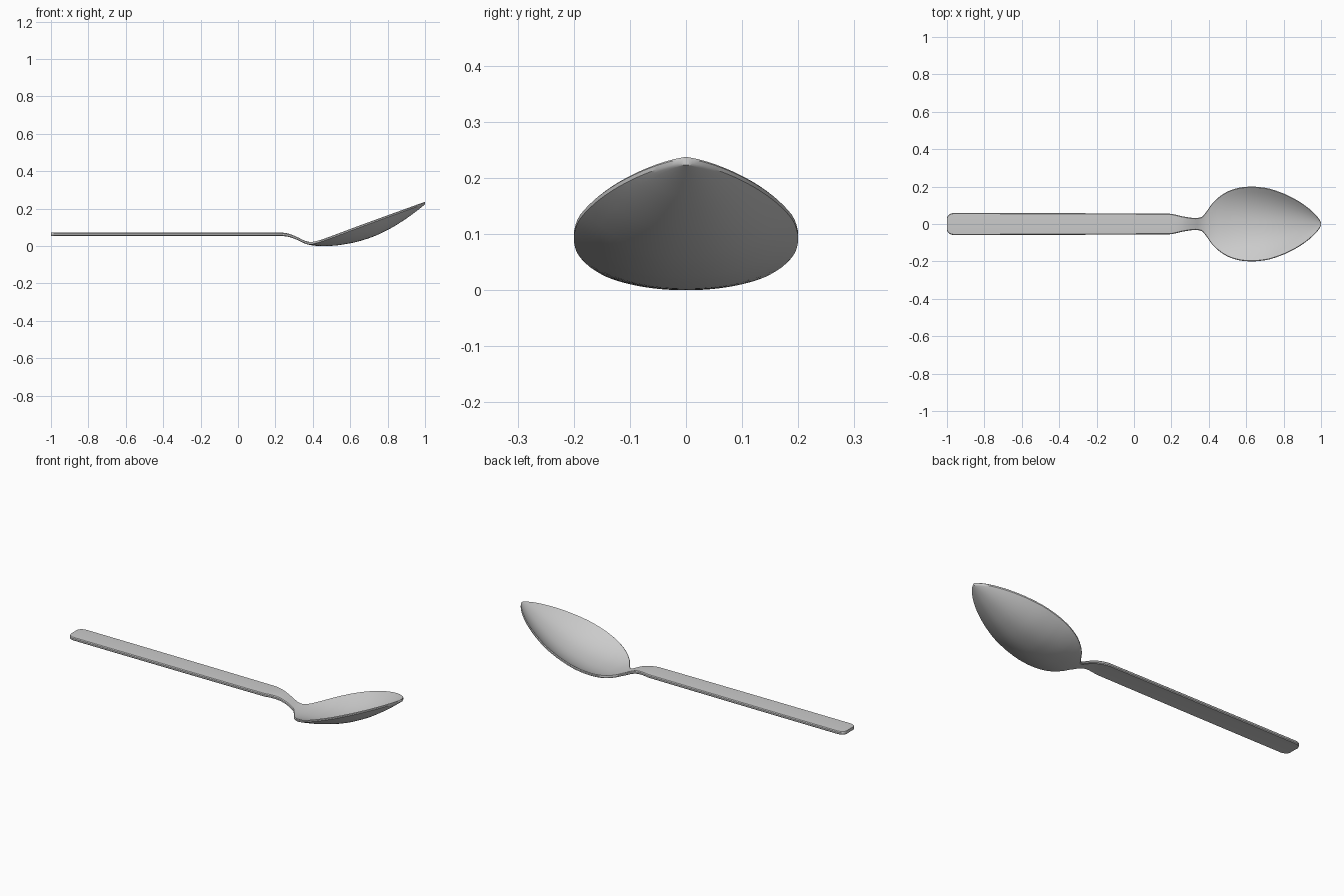
import bpy, bmesh

if "Cube" in bpy.data.objects:
    bpy.data.objects.remove(bpy.data.objects["Cube"])

# Profile keys along the spoon: (x, half width)
WIDTH = [(-1, .034), (-.995, .044), (-.985, .053), (-.965, .059), (.19, .055), (.23, .048),
         (.27, .039), (.33, .032), (.36, .037), (.385, .063), (.42, .112), (.47, .156),
         (.52, .182), (.58, .197), (.63, .2), (.7, .194), (.78, .171), (.86, .134),
         (.92, .095), (.96, .061), (.985, .033), (.996, .016), (1, .006)]
# Top surface height at the rim, and along the centre line: (x, z)
RIM = [(-1, .072), (.22, .072), (.26, .068), (.29, .06), (.32, .047), (.36, .028),
       (.39, .022), (.42, .027), (.5, .054), (.62, .099), (1, .237)]
CENTRE = [(-1, .073), (.22, .073), (.26, .069), (.29, .06), (.32, .047), (.36, .027),
          (.39, .019), (.44, .014), (.5, .0155), (.6, .029), (.7, .056), (.8, .1),
          (.9, .161), (.96, .205), (1, .237)]
THICK = [(-1, .017), (.25, .017), (.4, .014), (1, .014)]


def curve(keys, x):
    """Monotone cubic interpolation, so the long straights stay straight."""
    d = [(b[1] - a[1]) / (b[0] - a[0]) for a, b in zip(keys, keys[1:])]
    m = [d[0]] + [2 * p * q / (p + q) if p * q > 0 else 0 for p, q in zip(d, d[1:])] + [d[-1]]
    i = 0
    while i < len(keys) - 2 and x > keys[i + 1][0]:
        i += 1
    (x0, y0), (x1, y1) = keys[i], keys[i + 1]
    h = x1 - x0
    t = (x - x0) / h
    return (y0 * (2*t**3 - 3*t*t + 1) + h * m[i] * (t**3 - 2*t*t + t)
            + y1 * (3*t*t - 2*t**3) + h * m[i + 1] * (t**3 - t*t))


def section(x, n=16):
    """Closed cross-section: top surface, rounded rim, underside."""
    w, rim, mid, th = (curve(k, x) for k in (WIDTH, RIM, CENTRE, THICK))
    inset = min(.004, w * .3)
    top = []
    for i in range(n + 1):
        t = 2 * i / n - 1
        top.append((x, t * (w - inset), mid + (rim - mid) * abs(t) ** 2.2))
    under = [(a, b, max(c - th, 0)) for a, b, c in reversed(top)]
    return (top + [(x, w, rim - th * .25), (x, w, rim - th * .75)]
            + under + [(x, -w, rim - th * .75), (x, -w, rim - th * .25)])


# Stations: a few steps between width keys, more along the neck and bowl
stations = []
for (a, _), (b, _) in zip(WIDTH, WIDTH[1:]):
    steps = 12 if b - a > .5 else 3 if b - a > .02 else 2
    stations += [a + (b - a) * i / steps for i in range(steps)]
stations.append(1)

# Spoon: handle, neck and bowl lofted as one piece
bm = bmesh.new()
rings = [[bm.verts.new(p) for p in section(x)] for x in stations]
for r, s in zip(rings, rings[1:]):
    for i in range(len(r)):
        j = (i + 1) % len(r)
        bm.faces.new((r[i], r[j], s[j], s[i]))
bm.faces.new(rings[0])
bm.faces.new(rings[-1])
bmesh.ops.recalc_face_normals(bm, faces=bm.faces)
mesh = bpy.data.meshes.new("spoon")
bm.to_mesh(mesh)
bm.free()
spoon = bpy.data.objects.new("spoon", mesh)
bpy.context.collection.objects.link(spoon)
bpy.context.view_layer.objects.active = spoon
spoon.select_set(True)
bpy.ops.object.shade_smooth_by_angle(angle=0.6)
